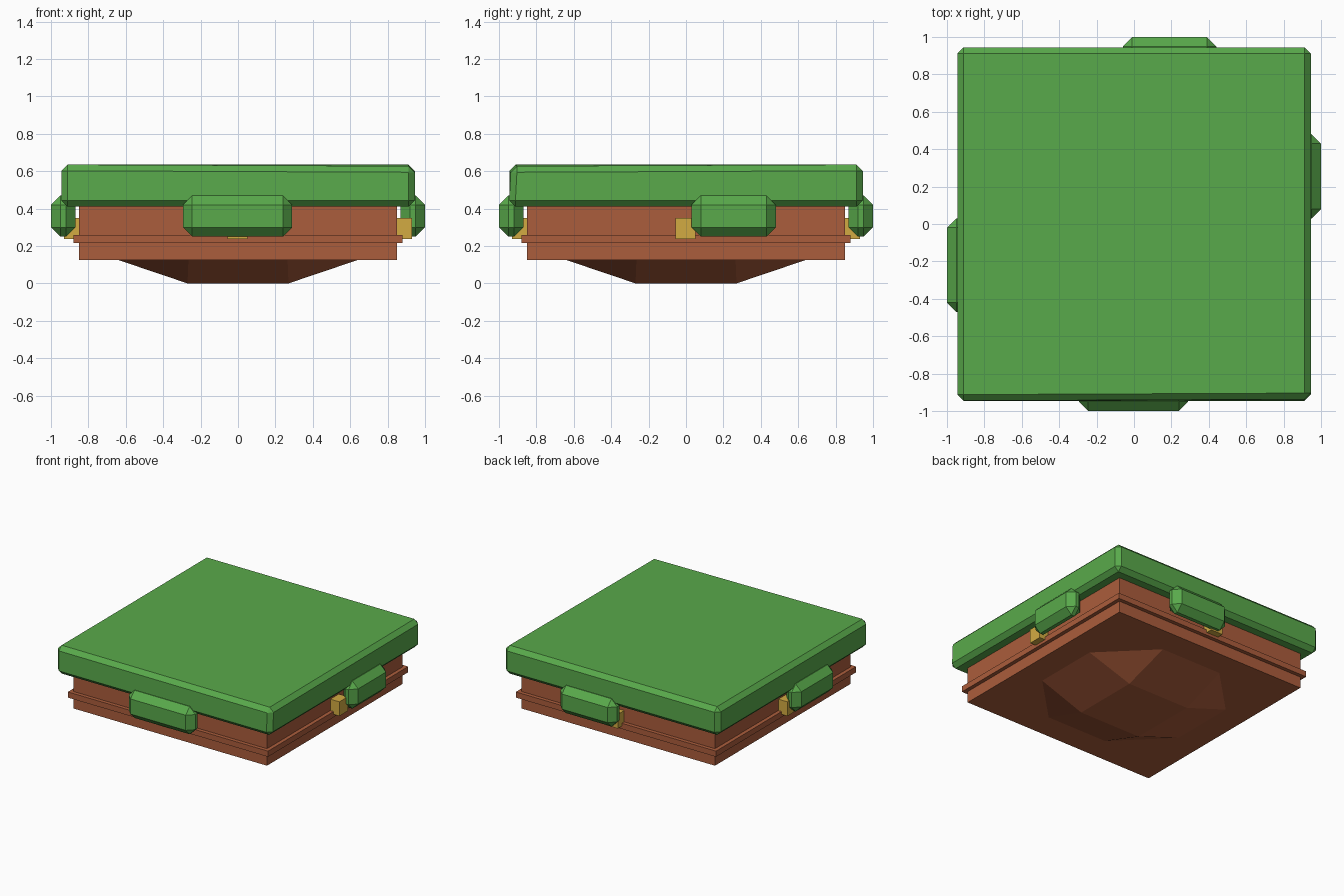
import bpy, bmesh, math
from mathutils import Vector, Matrix

if "Cube" in bpy.data.objects:
    bpy.data.objects.remove(bpy.data.objects["Cube"])


def material(name, rgb):
    m = bpy.data.materials.new(name)
    m.diffuse_color = (*rgb, 1)
    m.use_nodes = True
    m.node_tree.nodes["Principled BSDF"].inputs["Base Color"].default_value = m.diffuse_color
    return m


GRASS = material("grass", (0.10, 0.40, 0.07))
DIRT = material("dirt", (0.41, 0.11, 0.045))
GOLD = material("gold", (0.65, 0.41, 0.055))


def finish(bm, name, mat):
    bmesh.ops.recalc_face_normals(bm, faces=bm.faces)
    me = bpy.data.meshes.new(name)
    bm.to_mesh(me)
    bm.free()
    me.materials.append(mat)
    ob = bpy.data.objects.new(name, me)
    bpy.context.collection.objects.link(ob)
    return ob


def box(name, lo, hi, mat, bevel=0, turn=0, warp=None):
    """Box between two corners, chamfered, then turned about z."""
    lo, hi = Vector(lo), Vector(hi)
    bm = bmesh.new()
    bmesh.ops.create_cube(bm, size=1)
    for v in bm.verts:
        v.co = (lo + hi) / 2 + v.co * (hi - lo)
    if bevel:
        bmesh.ops.bevel(bm, geom=bm.edges[:], offset=bevel, segments=1,
                        affect='EDGES', profile=0.5)
    if warp:
        for v in bm.verts:
            v.co += warp(v.co)
    bmesh.ops.transform(bm, matrix=Matrix.Rotation(turn, 4, 'Z'), verts=bm.verts)
    return finish(bm, name, mat)


# Dirt block with a thin raised band
box("dirt_block", (-0.85, -0.85, 0.125), (0.85, 0.85, 0.42), DIRT)
box("dirt_band", (-0.88, -0.88, 0.215), (0.88, 0.88, 0.26), DIRT)

# Faceted underside: octagon tapering to a small square
bm = bmesh.new()
a, b = 0.64, 0.265
octagon, square = [], []
for i in range(4):
    r = Matrix.Rotation(i * math.pi / 2, 3, 'Z')
    octagon += [bm.verts.new(r @ Vector(p)) for p in ((a, -b, 0.125), (a, b, 0.125))]
    square.append(bm.verts.new(r @ Vector((0.27, 0.27, 0))))
for i in range(4):
    bm.faces.new((octagon[2 * i], octagon[2 * i + 1], square[i], square[i - 1]))
    bm.faces.new((octagon[2 * i + 1], octagon[(2 * i + 2) % 8], square[i]))
bm.faces.new(square)
bm.faces.new(octagon)
finish(bm, "underside", DIRT)


# Grass slab, with the front right edge chamfer dipping slightly
def slab_warp(co):
    if co.z > 0.57 and co.y < -0.9 and co.x > 0:
        return Vector((0, 0.008, -0.008))
    return Vector((0, 0, 0))


box("grass_slab", (-0.945, -0.945, 0.41), (0.945, 0.945, 0.635), GRASS,
    bevel=0.033, warp=slab_warp)

# Per side: turn, and the extent of the grass overhang along that side
sides = {
    "front": (0, -0.295, 0.29),
    "right": (math.pi / 2, 0.03, 0.48),
    "back": (math.pi, -0.44, 0.06),
    "left": (-math.pi / 2, -0.03, 0.47),
}
for side, (turn, x0, x1) in sides.items():
    box(side + "_grass_overhang", (x0, -1.0, 0.25), (x1, -0.87, 0.47), GRASS,
        bevel=0.05, turn=turn)
    # Gold stone set in the middle of each side
    box(side + "_gold_stone", (-0.055, -0.93, 0.237), (0.052, -0.82, 0.35), GOLD, turn=turn)
